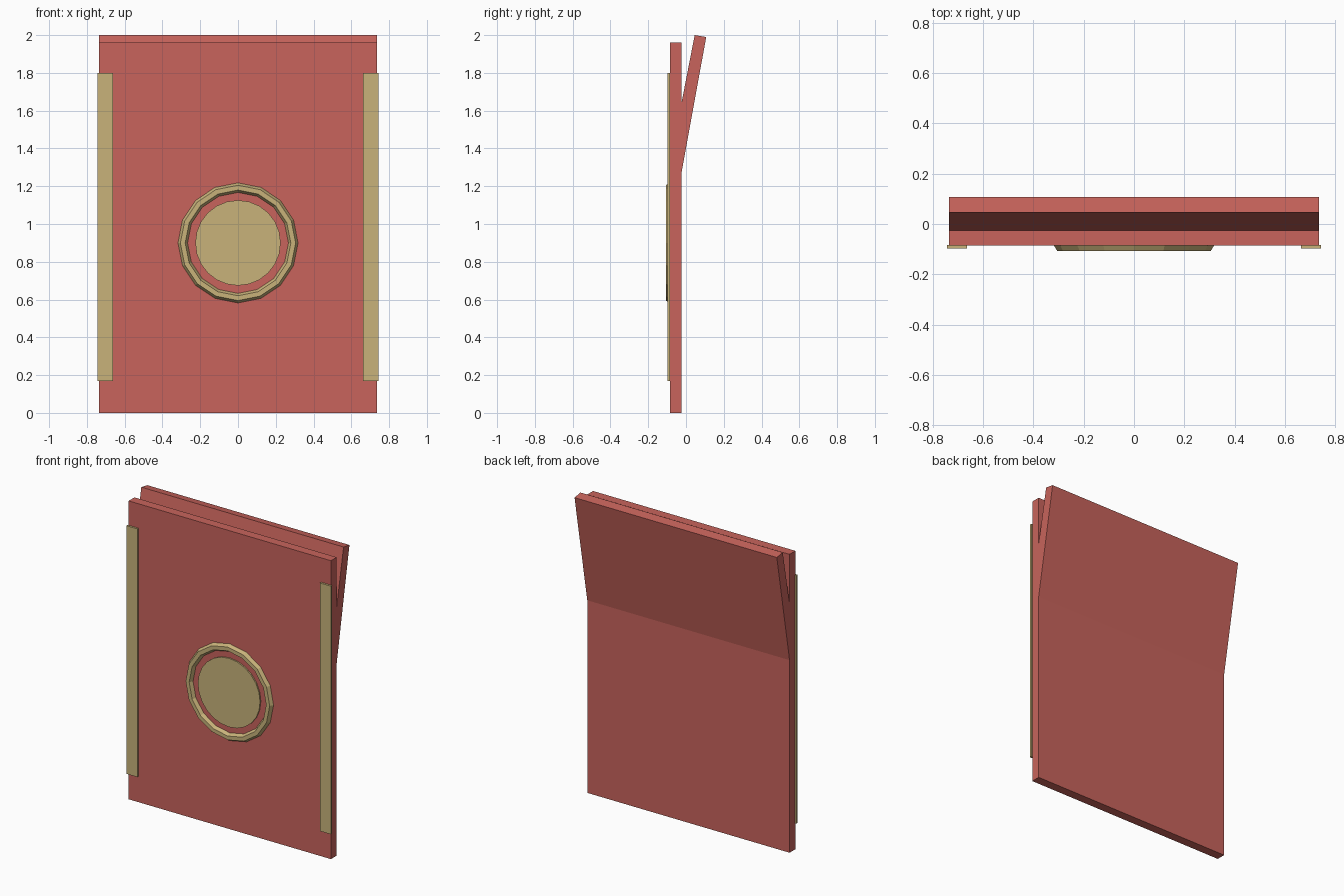
import bpy, bmesh, math

if "Cube" in bpy.data.objects:
    bpy.data.objects.remove(bpy.data.objects["Cube"])


def material(name, rgb):
    m = bpy.data.materials.new(name)
    m.diffuse_color = (*rgb, 1)
    m.use_nodes = True
    m.node_tree.nodes["Principled BSDF"].inputs["Base Color"].default_value = m.diffuse_color
    return m


RED = material("warm red", (0.58, 0.127, 0.107))
TAN = material("brass tan", (0.58, 0.45, 0.195))


def finish(name, bm, mat):
    bmesh.ops.recalc_face_normals(bm, faces=bm.faces)
    me = bpy.data.meshes.new(name)
    bm.to_mesh(me)
    bm.free()
    me.materials.append(mat)
    ob = bpy.data.objects.new(name, me)
    bpy.context.collection.objects.link(ob)
    return ob


def extrude_x(name, profile, x0, x1, mat):
    """Extrude a (y, z) outline from x0 to x1."""
    bm = bmesh.new()
    face = bm.faces.new([bm.verts.new((x0, y, z)) for y, z in profile])
    out = bmesh.ops.extrude_face_region(bm, geom=[face])
    verts = [v for v in out["geom"] if isinstance(v, bmesh.types.BMVert)]
    bmesh.ops.translate(bm, verts=verts, vec=(x1 - x0, 0, 0))
    return finish(name, bm, mat)


# Upright panel with the leaning flap branching off its back
extrude_x("panel_with_flap", [
    (-0.085, 0), (-0.025, 0), (-0.025, 1.265), (0.107, 1.99),
    (0.046, 2.0), (-0.025, 1.635), (-0.025, 1.96), (-0.085, 1.96)],
    -0.735, 0.735, RED)

# Edge strips on the front, left and right
for side, s in (("left", -1), ("right", 1)):
    extrude_x("edge_strip_" + side,
              [(-0.098, 0.17), (-0.084, 0.17), (-0.084, 1.8), (-0.098, 1.8)],
              s * 0.663, s * 0.743, TAN)

# Round plate in the middle
bm = bmesh.new()
bmesh.ops.create_cone(bm, cap_ends=True, segments=24, radius1=0.226, radius2=0.226, depth=0.018)
plate = finish("round_plate", bm, TAN)
plate.location = (0, -0.085, 0.9)
plate.rotation_euler = (math.pi / 2, 0, 0)

# Six-sided ring around the plate, half sunk into the panel
bpy.ops.mesh.primitive_torus_add(major_segments=16, minor_segments=6,
                                 major_radius=0.2925, minor_radius=0.0255,
                                 location=(0, -0.085, 0.9), rotation=(math.pi / 2, 0, 0))
ring = bpy.context.object
ring.name = "ring"
ring.data.materials.append(TAN)
